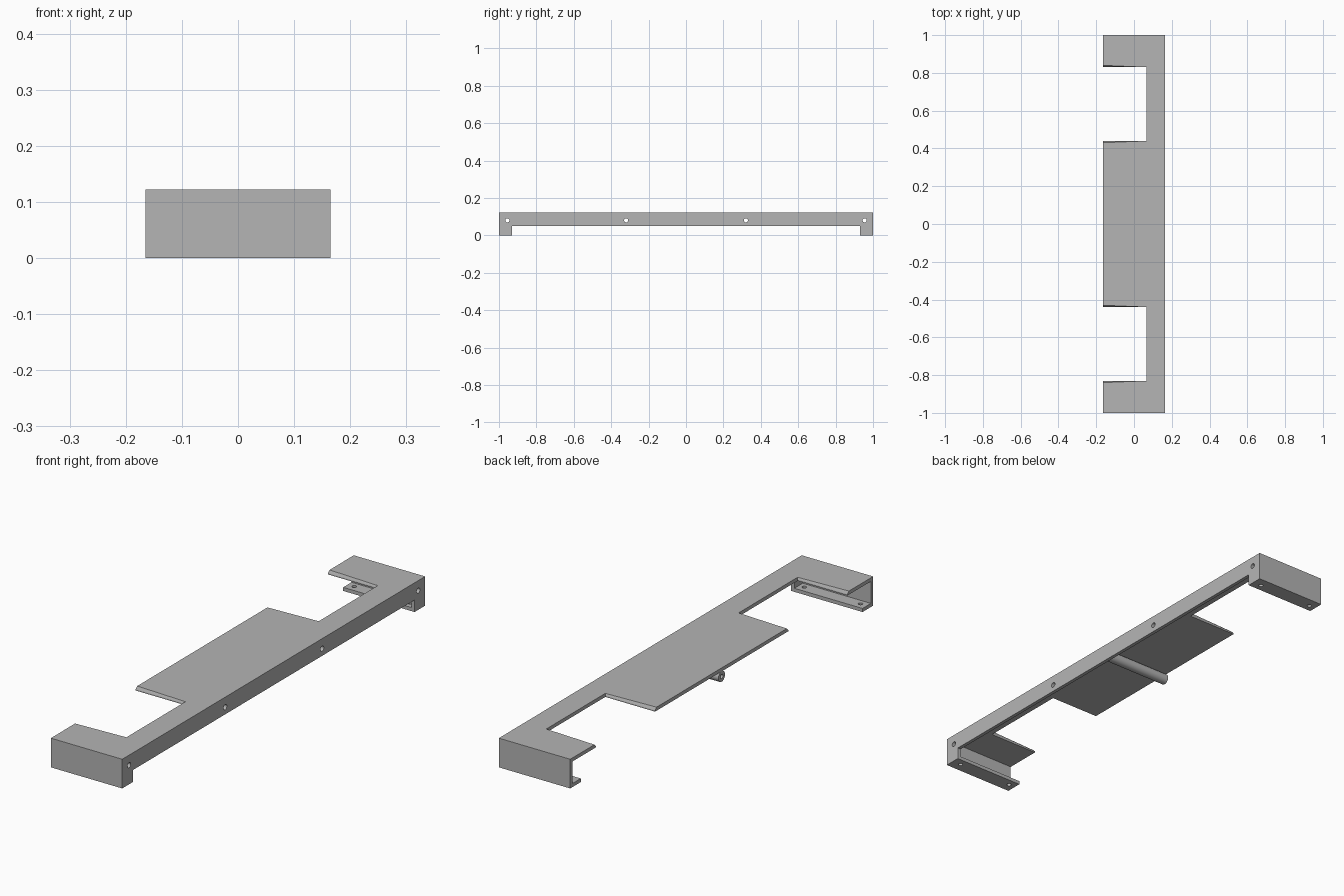
import bpy, bmesh
from mathutils import Matrix, Vector

if "Cube" in bpy.data.objects:
    bpy.data.objects.remove(bpy.data.objects["Cube"])

W, L, H, T = 0.165, 1.0, 0.122, 0.015    # half width, half length, height, sheet
NOTCH_X, TAB_Y, TAB_Z = 0.065, 0.93, 0.05
INNER_Y, OUTER_Y = 0.44, 0.83            # slot limits along the length

grey = bpy.data.materials.new("mid grey")
grey.use_nodes = True
colour = (0.46, 0.46, 0.46, 1)
grey.diffuse_color = colour
grey.node_tree.nodes["Principled BSDF"].inputs["Base Color"].default_value = colour


def finish(name, bm):
    bmesh.ops.recalc_face_normals(bm, faces=bm.faces)
    mesh = bpy.data.meshes.new(name)
    bm.to_mesh(mesh)
    bm.free()
    mesh.materials.append(grey)
    obj = bpy.data.objects.new(name, mesh)
    bpy.context.collection.objects.link(obj)
    return obj


def prism(points, offset):
    """Closed outline pushed along an offset."""
    bm = bmesh.new()
    face = bm.faces.new([bm.verts.new(p) for p in points])
    new = bmesh.ops.extrude_face_region(bm, geom=[face])["geom"]
    verts = [g for g in new if isinstance(g, bmesh.types.BMVert)]
    bmesh.ops.translate(bm, verts=verts, vec=offset)
    return bm


def box(name, lo, hi):
    bm = bmesh.new()
    bmesh.ops.create_cube(bm, size=1)
    lo, hi = Vector(lo), Vector(hi)
    for v in bm.verts:
        v.co = (lo + hi) / 2 + v.co * (hi - lo)
    return finish(name, bm)


def rods(name, centres, axis, radius, depth, sides=24):
    """One object holding a cylinder at each centre."""
    bm = bmesh.new()
    turn = Vector((0, 0, 1)).rotation_difference(Vector(axis)).to_matrix().to_4x4()
    for c in centres:
        bmesh.ops.create_cone(bm, cap_ends=True, segments=sides, radius1=radius,
                              radius2=radius, depth=depth,
                              matrix=Matrix.Translation(c) @ turn)
    return finish(name, bm)


def activate(obj):
    bpy.ops.object.select_all(action="DESELECT")
    obj.select_set(True)
    bpy.context.view_layer.objects.active = obj


def drill(obj, cutter):
    cutter.hide_render = True
    mod = obj.modifiers.new("holes", "BOOLEAN")
    mod.operation, mod.solver, mod.object = "DIFFERENCE", "EXACT", cutter
    activate(obj)
    bpy.ops.object.modifier_apply(modifier=mod.name)
    bpy.data.objects.remove(cutter)


# Top plate: spine with three tongues, slot edges chamfered on top
half = [(-W, INNER_Y), (NOTCH_X, INNER_Y), (NOTCH_X, OUTER_Y),
        (-W, OUTER_Y), (-W, L), (W, L)]
outline = half + [(x, -y) for x, y in reversed(half)]
bm = prism([(x, y, H - T) for x, y in outline], (0, 0, T))
slot_edges = [e for e in bm.edges
              if all(v.co.z > H - T / 2 and abs(v.co.y) < 0.9 for v in e.verts)
              and abs(e.verts[0].co.y - e.verts[1].co.y) < 0.001]
bmesh.ops.bevel(bm, geom=slot_edges, offset=0.01, segments=1, affect="EDGES")
finish("top_plate", bm)

# Long side wall with a foot tab at each end
side = [(TAB_Y, TAB_Z), (TAB_Y, 0), (L, 0), (L, H - T)]
side += [(-y, z) for y, z in reversed(side)]
side_wall = finish("side_wall", prism([(W - T, y, z) for y, z in side], (T, 0, 0)))
drill(side_wall, rods("side_cutter", [(W, y, 0.08) for y in (-0.955, -0.32, 0.32, 0.955)],
                      (1, 0, 0), 0.011, 0.1))

# End walls and their drilled mounting flanges
for s, end in ((-1, "front"), (1, "back")):
    ys = sorted((s * L, s * (L - T)))
    box(end + "_end_wall", (-W, ys[0], 0), (W - T, ys[1], H - T))
    ys = sorted((s * (L - T), s * TAB_Y))
    flange = box(end + "_flange", (-W, ys[0], 0), (W - T, ys[1], T))
    drill(flange, rods("flange_cutter", [(x, s * 0.96, 0) for x in (-0.135, 0.125)],
                       (0, 0, 1), 0.009, 0.1))

# Screw boss beneath the middle of the plate
boss = rods("screw_boss", [(-T / 2, 0, 0.086)], (1, 0, 0), 0.022, 2 * W - T, 32)
drill(boss, rods("boss_cutter", [(-W, 0, 0.086)], (1, 0, 0), 0.009, 0.2))
activate(boss)
bpy.ops.object.shade_smooth_by_angle()
